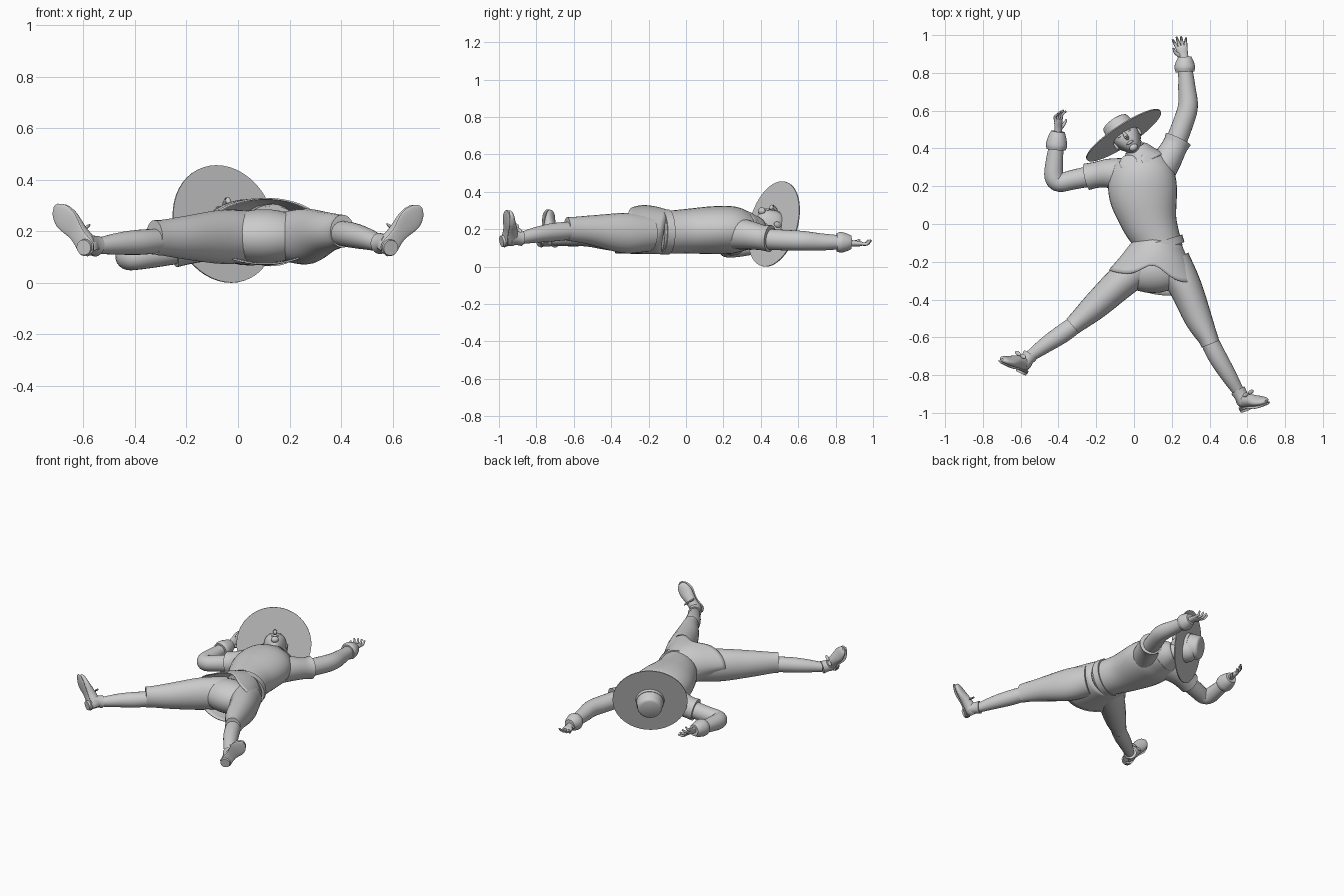
import bpy, bmesh, math
from mathutils import Vector, Matrix

cube = bpy.data.objects.get("Cube")
if cube:
    bpy.data.objects.remove(cube)

grey = bpy.data.materials.new("plain grey")
grey.use_nodes = True
grey.diffuse_color = (.6, .6, .6, 1)
shader = grey.node_tree.nodes["Principled BSDF"]
shader.inputs["Base Color"].default_value = grey.diffuse_color
shader.inputs["Roughness"].default_value = .8
Z = Vector((0, 0, 1))


def finish(name, bm, thickness=0):
    bmesh.ops.recalc_face_normals(bm, faces=bm.faces)
    mesh = bpy.data.meshes.new(name)
    bm.to_mesh(mesh)
    bm.free()
    mesh.materials.append(grey)
    obj = bpy.data.objects.new(name, mesh)
    bpy.context.collection.objects.link(obj)
    if thickness:
        obj.modifiers.new("thickness", "SOLIDIFY").thickness = thickness
    bpy.ops.object.select_all(action="DESELECT")
    obj.select_set(True)
    bpy.context.view_layer.objects.active = obj
    bpy.ops.object.shade_smooth_by_angle(angle=math.radians(50))
    return obj


def spline(points, steps):
    """Smooth in-between values for a list of equal tuples."""
    rows = [Vector(p) for p in points]
    rows = [rows[0] * 2 - rows[1]] + rows + [rows[-1] * 2 - rows[-2]]
    out = []
    for a, b, c, d in zip(rows, rows[1:], rows[2:], rows[3:]):
        for k in range(steps):
            t = k / steps
            out.append(b + (c - a) * (t / 2)
                       + (a * 2 - b * 5 + c * 4 - d) * (t * t / 2)
                       + (b * 3 - a - c * 3 + d) * (t ** 3 / 2))
    return out + [rows[-2]]


def tube(name, points, up=Z, sides=24, steps=4, cap=True, thickness=0):
    """Loft ellipses (x, y, z, half width, half height) along a path."""
    rows = spline(points, steps)
    centres = [Vector(r[:3]) for r in rows]
    bm = bmesh.new()
    rings = []
    for i, (c, r) in enumerate(zip(centres, rows)):
        tangent = (centres[min(i + 1, len(rows) - 1)] - centres[max(i - 1, 0)]).normalized()
        v = (up - tangent * up.dot(tangent)).normalized()
        u = v.cross(tangent)
        angles = [math.tau * k / sides for k in range(sides)]
        rings.append([bm.verts.new(c + u * (r[3] * math.cos(a)) + v * (r[4] * math.sin(a)))
                      for a in angles])
    for low, high in zip(rings, rings[1:]):
        for k in range(sides):
            j = (k + 1) % sides
            bm.faces.new((low[k], low[j], high[j], high[k]))
    if cap:
        bm.faces.new(rings[0])
        bm.faces.new(rings[-1])
    return finish(name, bm, thickness)


def limb(name, points, **options):
    """Round tube, from (x, y, z, radius)."""
    return tube(name, [(*p, p[3]) for p in points], **options)


def axes(up, front):
    """Rotation whose local z is up and local y is the back."""
    z = up.normalized()
    y = -(front - z * front.dot(z)).normalized()
    return Matrix((y.cross(z), y, z)).transposed().to_4x4()


def ball(name, centre, radii, rotation=Matrix(), shape=None):
    bm = bmesh.new()
    bmesh.ops.create_uvsphere(bm, u_segments=28, v_segments=18, radius=1)
    if shape:
        for v in bm.verts:
            shape(v.co)
    bm.transform(Matrix.Translation(centre) @ rotation @ Matrix.Diagonal((*radii, 1)))
    return finish(name, bm)


# Torso, pelvis and belt
tube("tunic", [(.135, -.14, .185, .125, .113), (.12, -.08, .185, .125, .115),
               (.08, .02, .19, .15, .12), (.05, .15, .195, .18, .128),
               (.04, .26, .195, .175, .125), (.035, .34, .185, .135, .095),
               (.025, .385, .185, .07, .06)], sides=32)
ball("pelvis", (.1, -.24, .18), (.19, .125, .105))
tube("belt", [(.137, -.135, .185, .136, .12), (.125, -.095, .185, .136, .121)],
     sides=32, steps=1)
ball("belt_knot", (-.005, -.135, .2), (.02, .013, .025))

# Tunic skirt: arched at the front, longer behind
skirt = tube("tunic_skirt", [(.127, -.1, .185, .13, .118), (.115, -.19, .195, .185, .127),
                             (.105, -.27, .2, .238, .13)],
             sides=48, cap=False, thickness=.006)
for vert in skirt.data.vertices:
    p = vert.co
    drop = max(0, (-.1 - p.y) / .17)
    side = (p.z - .2) / .13
    if side > 0:
        p.y += drop * side * (.075 * math.exp(-((p.x - .1) / .09) ** 2) - .03)
    else:
        p.y += drop * side * .09

# Breeches and stockings
tube("right_breeches", [(.06, -.2, .18, .1, .1), (-.06, -.3, .178, .088, .105),
                        (-.2, -.43, .175, .073, .085), (-.29, -.51, .175, .056, .07),
                        (-.325, -.54, .175, .05, .068)])
tube("left_breeches", [(.2, -.2, .18, .1, .1), (.27, -.33, .18, .088, .108),
                       (.34, -.5, .195, .073, .08), (.39, -.6, .2, .054, .066),
                       (.405, -.635, .2, .05, .064)])
limb("right_stocking", [(-.27, -.5, .165, .045), (-.37, -.575, .158, .049),
                        (-.46, -.635, .152, .043), (-.55, -.7, .142, .03)])
limb("left_stocking", [(.38, -.58, .195, .047), (.44, -.7, .185, .049),
                       (.5, -.8, .17, .042), (.555, -.89, .15, .03)])


# Shoes: upper, sole, heel, ankle collar and bow
def shoe(side, heel, toe, ankle):
    heel, toe, ankle = Vector(heel), Vector(toe), Vector(ankle)
    along = toe - heel
    up = (ankle - heel - along * ((ankle - heel).dot(along) / along.length_squared)).normalized()

    def at(t, lift):
        return tuple(heel + along * t + up * lift)

    tube(side + "_shoe", [(*at(0, .04), .02, .028), (*at(.12, .04), .034, .037),
                          (*at(.42, .034), .034, .034), (*at(.72, .025), .043, .023),
                          (*at(.92, .02), .032, .016), (*at(1, .017), .012, .008)], up=up)
    tube(side + "_sole", [(*at(-.02, 0), .015, .006), (*at(.1, 0), .036, .006),
                          (*at(.4, .004), .032, .006), (*at(.72, 0), .047, .006),
                          (*at(.93, .002), .034, .006), (*at(1.03, .004), .01, .005)], up=up)
    limb(side + "_heel", [(*at(.13, -.016), .03), (*at(.13, .01), .033)], up=along, steps=1)
    limb(side + "_ankle_collar", [(*at(.2, .03), .036), (*(ankle * .6 + Vector(at(.2, .03)) * .4), .037),
                                  (*ankle, .041)], up=along)
    turn = axes(up, along)
    knot = Vector(at(.45, .075))
    for s in (-1, 1):
        ball(side + "_bow", knot + turn.to_3x3() @ Vector((s * .02, 0, 0)),
             (.02, .006, .011), turn)


shoe("right", (-.575, -.78, .115), (-.705, -.735, .295), (-.55, -.695, .142))
shoe("left", (.57, -.975, .115), (.705, -.955, .29), (.55, -.88, .152))

# Sleeves and arms
limb("right_sleeve", [(-.04, .26, .18, .09), (-.13, .268, .16, .078), (-.2, .26, .14, .069),
                      (-.25, .25, .13, .071)])
limb("left_sleeve", [(.11, .24, .18, .09), (.17, .33, .17, .078), (.215, .41, .155, .068),
                     (.235, .45, .15, .073)])
limb("right_arm", [(-.2, .26, .135, .056), (-.32, .235, .112, .052), (-.395, .22, .1, .05),
                   (-.423, .25, .1, .051), (-.422, .32, .105, .047), (-.41, .43, .115, .037)])
limb("left_arm", [(.2, .38, .15, .056), (.255, .52, .142, .055), (.285, .62, .138, .053),
                  (.28, .72, .132, .046), (.27, .84, .13, .036)])
limb("right_cuff", [(-.412, .395, .112, .051), (-.41, .42, .114, .056), (-.406, .46, .117, .048),
                    (-.402, .49, .12, .036)])
limb("left_cuff", [(.27, .805, .13, .049), (.269, .83, .13, .055), (.269, .86, .13, .047),
                   (.268, .885, .13, .035)])


# Hands with curled fingers
def hand(side, wrist, along, palm, thumb):
    wrist, d, n = Vector(wrist), Vector(along).normalized(), Vector(palm)
    n = (n - d * n.dot(d)).normalized()
    s = d.cross(n) * thumb
    tube(side + "_palm", [(*(wrist - d * .02), .022, .02), (*(wrist + d * .02), .026, .016),
                          (*(wrist + d * .05), .031, .014), (*(wrist + d * .066), .028, .009)], up=n)
    for i, reach in enumerate((.052, .06, .056, .044)):
        fan = (1.5 - i) * .015
        base = wrist + d * .055 + s * fan
        mid = base + d * reach * .6 + s * fan * .3
        tip = base + d * reach + s * fan * .6 + n * .022
        limb(side + "_finger", [(*base, .009), (*mid, .008), (*tip, .005)], sides=10)
    limb(side + "_thumb", [(*(wrist + d * .012 + s * .016), .011),
                           (*(wrist + d * .038 + s * .038 + n * .01), .009),
                           (*(wrist + d * .062 + s * .042 + n * .022), .005)], sides=10)


hand("right", (-.402, .49, .122), (.03, 1, .15), (.8, 0, .6), 1)
hand("left", (.265, .88, .125), (-.25, 1, -.05), (0, 0, 1), -1)

# Head, facing up and tilted with the hat
crown_way = Vector((-.53, .8, -.23)).normalized()
turn = axes(crown_way, Z)
head = Vector((-.038, .458, .222))


def on_head(x, y, z):
    return head + turn.to_3x3() @ Vector((x, y, z))


def jaw(p):
    if p.z < 0:
        p.x *= 1 + .3 * p.z
        if p.y > 0:
            p.y *= 1 + .35 * p.z
    if p.y < -.6:
        p.y = -.6 + (p.y + .6) * .7


tube("neck", [(.035, .33, .185, .055, .055), (.015, .39, .195, .048, .05),
              (-.015, .43, .205, .048, .05)])
ball("head", head, (.072, .092, .1), turn, jaw)
limb("nose", [(*on_head(0, -.078, .018), .006), (*on_head(0, -.092, -.005), .01),
              (*on_head(0, -.096, -.02), .012), (*on_head(0, -.08, -.028), .007)],
     up=crown_way, sides=12)
ball("lips", on_head(0, -.074, -.05), (.022, .009, .007), turn)
ball("chin", on_head(0, -.058, -.08), (.024, .02, .018), turn)
ball("hair", on_head(0, .022, .015), (.077, .078, .085), turn)
for s in (-1, 1):
    ball("brow", on_head(s * .028, -.07, .025), (.022, .009, .007), turn)
    ball("eye", on_head(s * .028, -.071, .009), (.011, .007, .006), turn)
    ball("ear", on_head(s * .073, 0, -.01), (.009, .016, .023), turn)

# Wide hat
hat = Vector((-.055, .47, .228))


def hat_part(name, profile):
    limb(name, [(*(hat + crown_way * h), r) for h, r in profile], sides=48, steps=1)


hat_part("hat_brim", [(-.003, .234), (.003, .234)])
hat_part("hat_crown", [(0, .088), (.03, .083), (.075, .077), (.086, .072), (.092, .06)])
hat_part("hat_band", [(.002, .09), (.022, .087)])

# Wide flat collar
tube("collar", [(.005, .402, .198, .058, .06), (.02, .375, .195, .085, .08),
                (.035, .335, .19, .13, .102)], cap=False, thickness=.006)
for s, spot in ((-1, (-.03, .325, .277)), (1, (.085, .345, .272))):
    lean = axes(Vector((s * .3, .45, .85)), Vector((s * .55, -1, 0)))
    ball("collar_flap", spot, (.05, .045, .008), lean)
